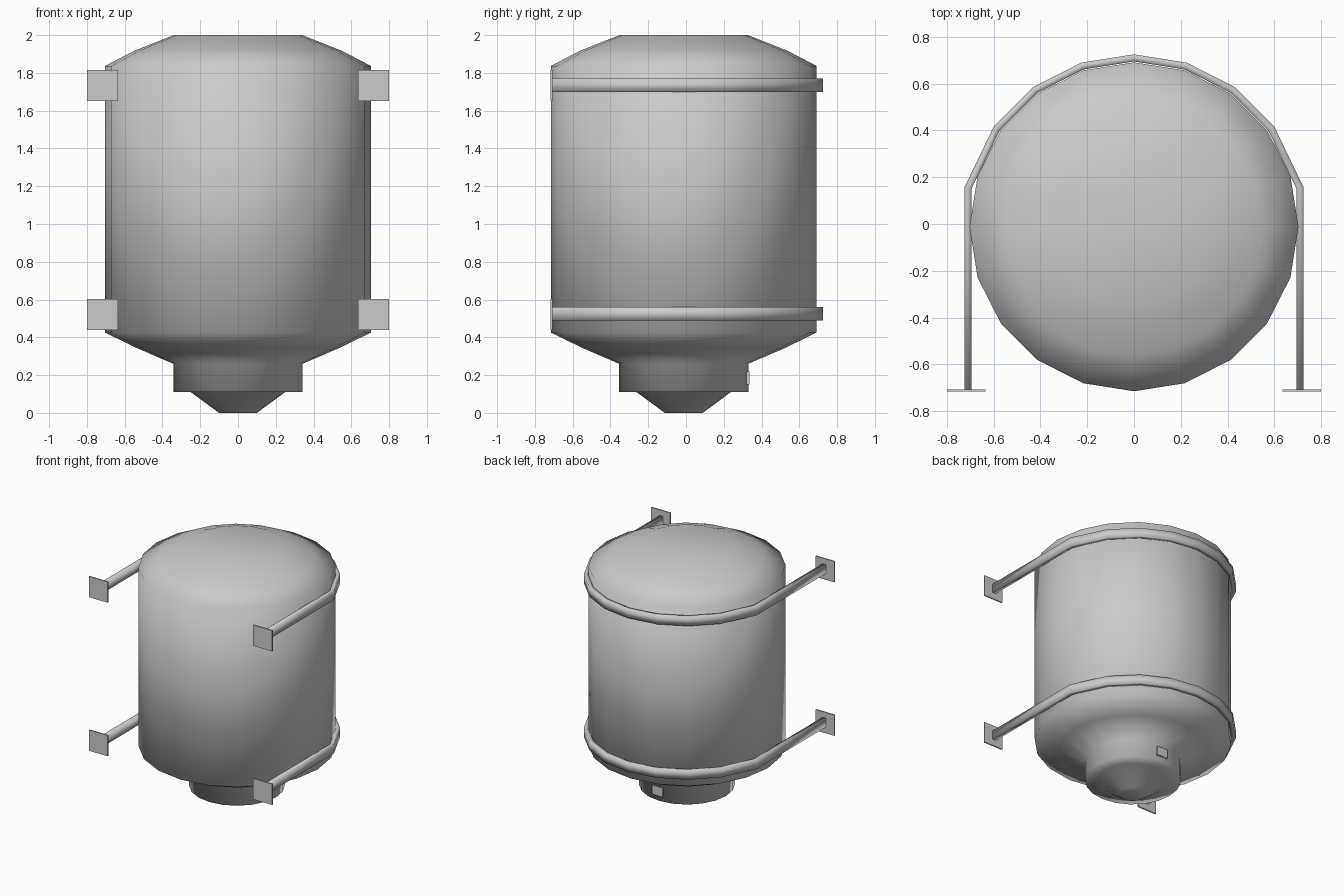
import bpy, bmesh, math
from mathutils import Vector

if "Cube" in bpy.data.objects:
    bpy.data.objects.remove(bpy.data.objects["Cube"])

CY = -0.012  # tank axis


def finish(name, bm, smooth=True):
    bmesh.ops.recalc_face_normals(bm, faces=bm.faces)
    me = bpy.data.meshes.new(name)
    bm.to_mesh(me)
    bm.free()
    ob = bpy.data.objects.new(name, me)
    bpy.context.collection.objects.link(ob)
    for p in me.polygons:
        p.use_smooth = smooth
    return ob


def lathe(name, profile, sides=20):
    bm = bmesh.new()
    rings = []
    for r, z in profile:
        rings.append([bm.verts.new((r * math.cos(2 * math.pi * i / sides),
                                    CY + r * math.sin(2 * math.pi * i / sides), z))
                      for i in range(sides)])
    for a, b in zip(rings, rings[1:]):
        for i in range(sides):
            j = (i + 1) % sides
            bm.faces.new((a[i], a[j], b[j], b[i]))
    bm.faces.new(rings[0])
    bm.faces.new(rings[-1])
    return finish(name, bm)


def box(name, centre, size):
    bm = bmesh.new()
    bmesh.ops.create_cube(bm, size=1)
    for v in bm.verts:
        v.co = Vector(a * b + c for a, b, c in zip(v.co, size, centre))
    return finish(name, bm, False)


def strap(name, path, z, thick, height):
    # mitred flat bar swept along a plan-view path
    bm = bmesh.new()
    rings = []
    pts = [Vector(p) for p in path]
    for i, p in enumerate(pts):
        d1 = (p - pts[max(i - 1, 0)]) if i else pts[1] - p
        d2 = (pts[i + 1] - p) if i < len(pts) - 1 else d1
        d1, d2 = d1.normalized(), d2.normalized()
        t = (d1 + d2).normalized()
        n = Vector((t.y, -t.x)) * (thick / 2 / t.dot(d1))
        h = height / 2
        rings.append([bm.verts.new((p.x + s * n.x, p.y + s * n.y, z + k))
                      for s, k in ((1, -h), (1, h), (-1, h), (-1, -h))])
    for a, b in zip(rings, rings[1:]):
        for i in range(4):
            j = (i + 1) % 4
            bm.faces.new((a[i], a[j], b[j], b[i]))
    bm.faces.new(rings[0])
    bm.faces.new(rings[-1])
    return finish(name, bm)


# tank body with neck and drain cone
lathe("tank", [(0.10, 0.0), (0.25, 0.11), (0.342, 0.11), (0.342, 0.26),
               (0.535, 0.343), (0.703, 0.425), (0.703, 1.837),
               (0.55, 1.917), (0.34, 2.0)])

# small hatch on the back of the neck
box("neck_hatch", (0.015, 0.32, 0.185), (0.09, 0.03, 0.07))

# straps round the back, reaching forward to wall plates
half = [(0.71, -0.716), (0.71, 0.153), (0.587, 0.408), (0.422, 0.573), (0.221, 0.675)]
path = half + [(0, 0.71)] + [(-x, y) for x, y in reversed(half)]
for level, z in (("lower", 0.525), ("upper", 1.735)):
    strap(level + "_strap", path, z, 0.03, 0.07)
    for side, s in (("left", -1), ("right", 1)):
        box(f"{level}_{side}_plate", (s * 0.717, -0.712, z - 0.003), (0.164, 0.01, 0.164))
